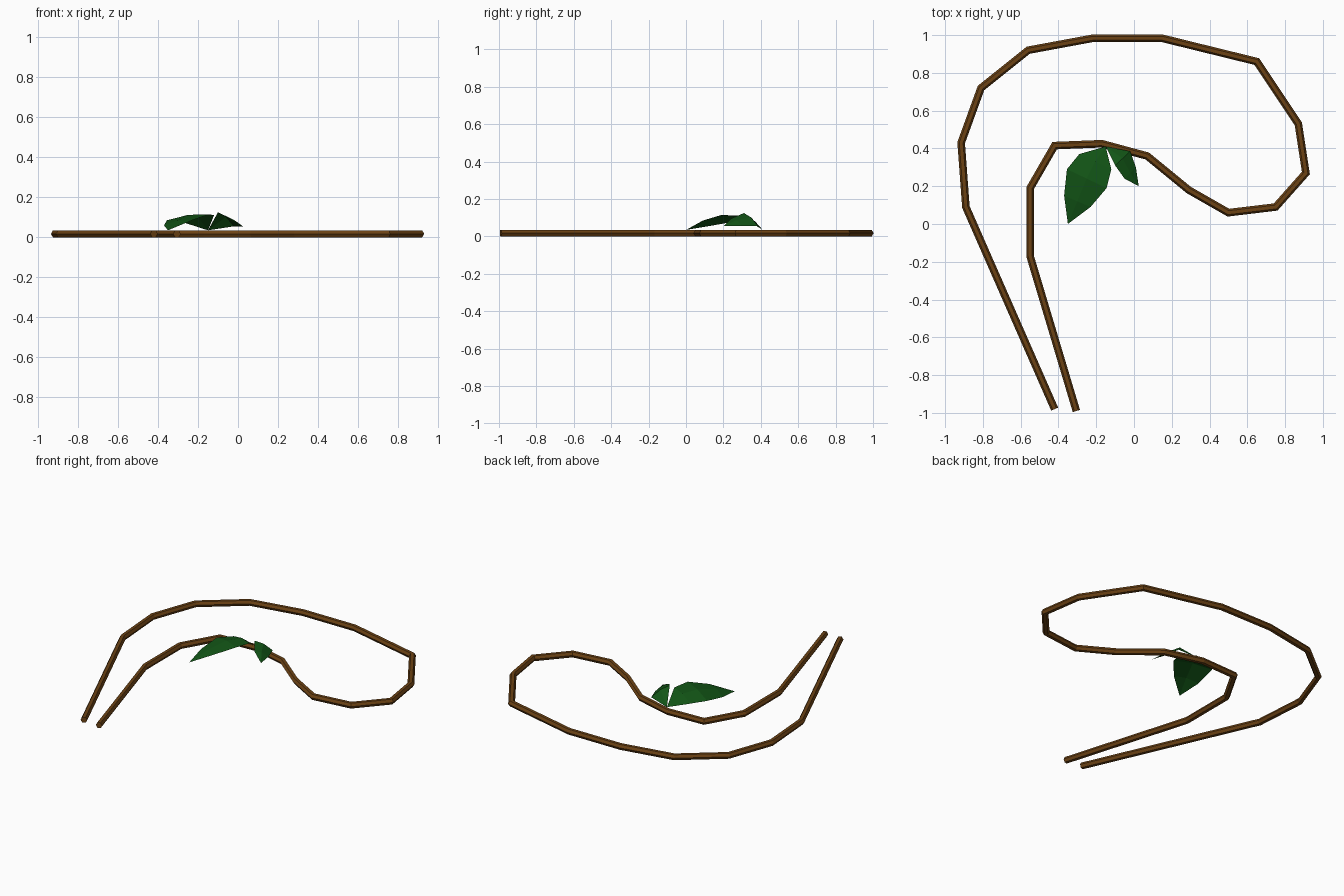
import bpy
import bmesh
import math
from mathutils import Vector

if "Cube" in bpy.data.objects:
    bpy.data.objects.remove(bpy.data.objects["Cube"])


def make_material(name, color):
    mat = bpy.data.materials.new(name)
    mat.use_nodes = True
    mat.diffuse_color = color
    mat.node_tree.nodes["Principled BSDF"].inputs["Base Color"].default_value = color
    return mat


def finish(name, bm, mat):
    mesh = bpy.data.meshes.new(name)
    bm.to_mesh(mesh)
    bm.free()
    mesh.materials.append(mat)
    obj = bpy.data.objects.new(name, mesh)
    bpy.context.collection.objects.link(obj)
    return obj


def sweep_tube(name, path, radius, sides, mat):
    """Flat-lying tube with mitred corners and closed ends."""
    height = radius * math.cos(math.pi / sides)
    pts = [Vector((x, y, height)) for x, y in path]
    bm = bmesh.new()
    rings = []
    for i, p in enumerate(pts):
        d_in = (p - pts[max(i - 1, 0)]).normalized()
        d_out = (pts[min(i + 1, len(pts) - 1)] - p).normalized()
        tangent = (d_in + d_out).normalized()
        side = Vector((tangent.y, -tangent.x, 0))
        miter = 1 / max(tangent.dot(d_out if d_out.length else d_in), 0.5)
        ring = []
        for k in range(sides):
            a = math.tau * k / sides
            offset = side * math.cos(a) * miter + Vector((0, 0, math.sin(a)))
            ring.append(bm.verts.new(p + offset * radius))
        rings.append(ring)
    for a, b in zip(rings, rings[1:]):
        for k in range(sides):
            n = (k + 1) % sides
            bm.faces.new((a[k], a[n], b[n], b[k]))
    bm.faces.new(rings[0])
    bm.faces.new(rings[-1])
    bmesh.ops.recalc_face_normals(bm, faces=bm.faces)
    return finish(name, bm, mat)


def make_leaf(name, base, left, right, tip, arch, mat):
    """Thin folded blade: two edges joined along a raised midrib."""
    bm = bmesh.new()
    start, end = bm.verts.new(base), bm.verts.new(tip)
    rows = []
    for l, r in zip(left, right):
        mid = (Vector(l) + Vector(r)) / 2 + Vector((0, 0, arch))
        rows.append([bm.verts.new(v) for v in (l, mid, r)])
    for k in range(2):
        bm.faces.new((start, rows[0][k], rows[0][k + 1]))
        for a, b in zip(rows, rows[1:]):
            bm.faces.new((a[k], b[k], b[k + 1], a[k + 1]))
        bm.faces.new((rows[-1][k], end, rows[-1][k + 1]))
    bmesh.ops.recalc_face_normals(bm, faces=bm.faces)
    if sum(f.normal.z for f in bm.faces) < 0:
        bmesh.ops.reverse_faces(bm, faces=bm.faces)
    return finish(name, bm, mat)


brown = make_material("bark brown", (0.15, 0.055, 0.007, 1))
green = make_material("leaf green", (0.006, 0.09, 0.008, 1))

# Looping vine stem
vine_path = [
    (-0.42, -0.98), (-0.89, 0.09), (-0.915, 0.43), (-0.81, 0.72),
    (-0.56, 0.92), (-0.22, 0.983), (0.15, 0.983), (0.65, 0.86),
    (0.87, 0.53), (0.91, 0.27), (0.75, 0.09), (0.5, 0.06),
    (0.29, 0.18), (0.07, 0.36), (-0.17, 0.425), (-0.42, 0.415),
    (-0.55, 0.19), (-0.55, -0.17), (-0.305, -0.99),
]
sweep_tube("vine_stem", vine_path, 0.02, 6, brown)

# Pair of leaves sprouting from one joint
make_leaf("large_leaf", (-0.15, 0.41, 0.035),
          [(-0.29, 0.37, 0.08), (-0.355, 0.29, 0.085), (-0.37, 0.15, 0.06)],
          [(-0.12, 0.29, 0.11), (-0.145, 0.19, 0.115), (-0.23, 0.09, 0.085)],
          (-0.35, 0, 0.035), 0.012, green)
make_leaf("small_leaf", (-0.15, 0.41, 0.035),
          [(-0.1, 0.31, 0.125), (-0.05, 0.24, 0.095)],
          [(-0.02, 0.385, 0.055), (0.01, 0.3, 0.055)],
          (0.025, 0.2, 0.055), 0.012, green)
